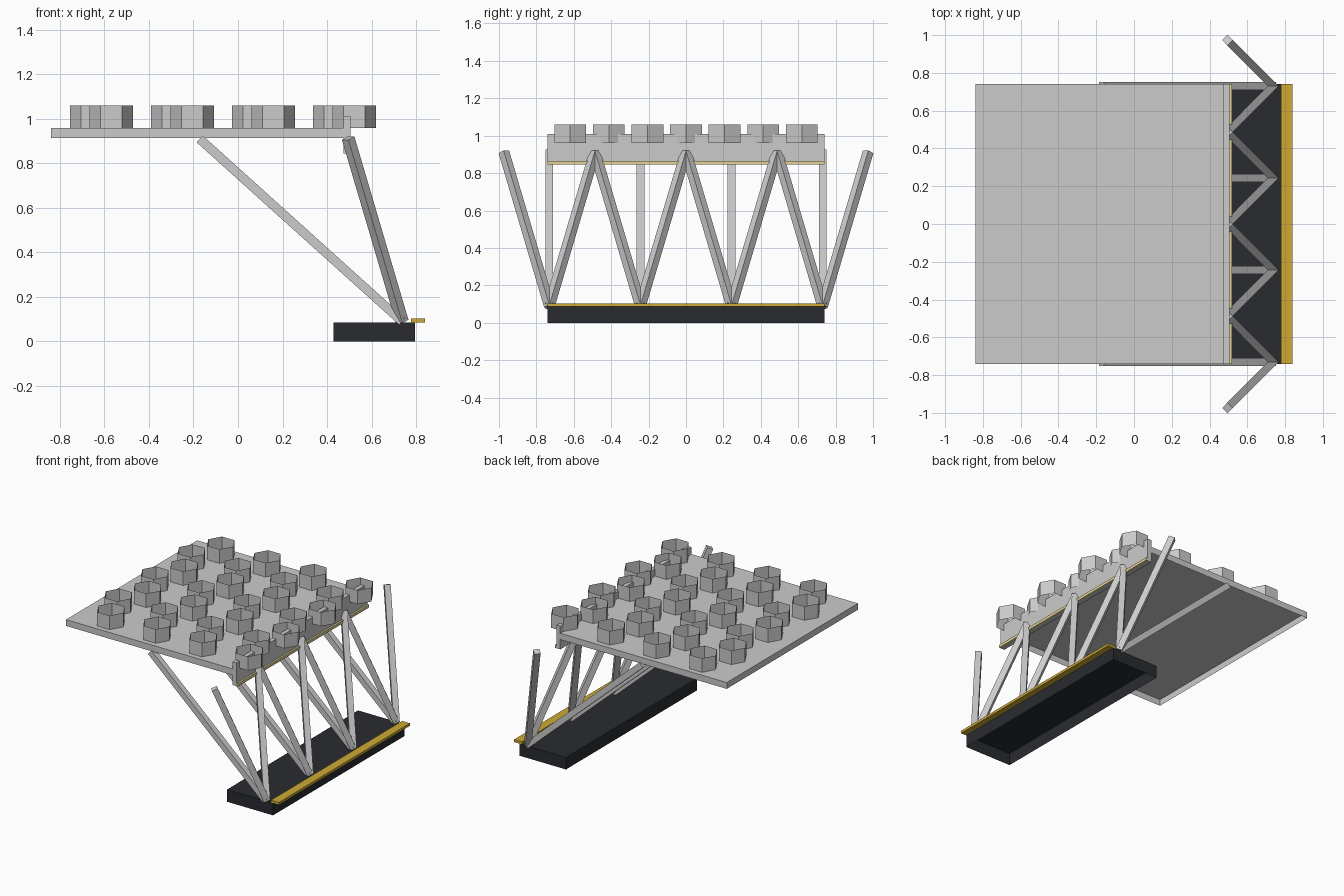
import bpy, bmesh, math
from mathutils import Vector, Matrix

if "Cube" in bpy.data.objects:
    bpy.data.objects.remove(bpy.data.objects["Cube"])


def material(name, rgb):
    m = bpy.data.materials.new(name)
    m.diffuse_color = (*rgb, 1)
    m.use_nodes = True
    m.node_tree.nodes["Principled BSDF"].inputs["Base Color"].default_value = m.diffuse_color
    return m


def finish(name, bm, mat=None):
    me = bpy.data.meshes.new(name)
    bm.to_mesh(me)
    bm.free()
    ob = bpy.data.objects.new(name, me)
    bpy.context.collection.objects.link(ob)
    if mat:
        me.materials.append(mat)
    return ob


def box(name, x, y, z, mat=None, open_bottom=False):
    bm = bmesh.new()
    size = Matrix.Diagonal((x[1] - x[0], y[1] - y[0], z[1] - z[0], 1))
    mid = Matrix.Translation((sum(x) / 2, sum(y) / 2, sum(z) / 2))
    bmesh.ops.create_cube(bm, size=1, matrix=mid @ size)
    if open_bottom:
        bm.normal_update()
        low = [f for f in bm.faces if f.normal.z < -0.5]
        bmesh.ops.delete(bm, geom=low, context='FACES_ONLY')
    return finish(name, bm, mat)


def bar(name, a, b, width=0.041):
    """Square bar from a to b with one pair of sides kept horizontal."""
    a, b = Vector(a), Vector(b)
    d = (b - a).normalized()
    side = d.cross(Vector((0, 0, 1))).normalized()
    rot = Matrix((side, d.cross(side), d)).transposed().to_4x4()
    bm = bmesh.new()
    bmesh.ops.create_cube(
        bm, size=1,
        matrix=Matrix.Translation((a + b) / 2) @ rot
        @ Matrix.Diagonal((width, width, (b - a).length, 1)))
    bmesh.ops.recalc_face_normals(bm, faces=bm.faces)
    return finish(name, bm)


dark = material("dark_base", (0.022, 0.024, 0.028))
yellow = material("yellow", (0.62, 0.40, 0.035))
pale = material("pale_yellow", (0.76, 0.64, 0.31))
W = (-0.74, 0.74)

# Base, kerb strip, deck and its front fascia (base and deck are open below)
box("base", (0.43, 0.795), W, (0, 0.086), dark, open_bottom=True)
box("base_kerb", (0.778, 0.84), W, (0.086, 0.104), yellow)
box("deck", (-0.84, 0.478), W, (0.915, 0.96), open_bottom=True)
box("fascia", (0.475, 0.505), W, (0.845, 1.01))
box("fascia_strip", (0.505, 0.518), W, (0.845, 0.865), pale)

# Zigzag struts and long diagonal braces from each foot point
step = 0.2435
for i in range(4):
    y = (2 * i - 3) * step
    foot = (0.738, y, 0.09)
    for s, side in ((-1, "left"), (1, "right")):
        bar(f"strut_{i + 1}_{side}", foot, (0.495, y + s * step, 0.914))
    bar(f"brace_{i + 1}", foot, (-0.172, y, 0.91))

# Staggered rows of open hexagonal cells standing on the deck
bm = bmesh.new()
for row in range(7):
    for col in range(4):
        cx = -0.657 + 0.364 * col + (0.087 if row % 2 == 0 else 0)
        cy = (row - 3) * 0.2065
        bmesh.ops.create_cone(
            bm, cap_ends=False, segments=6, radius1=0.098, radius2=0.098,
            depth=0.1,
            matrix=Matrix.Translation((cx, cy, 1.01))
            @ Matrix.Rotation(math.pi / 6, 4, 'Z'))
# Turn the cells so that two corners lie along x
first = max(bm.verts, key=lambda v: v.co.x).co
if abs(first.x - (0.522 + 0.098)) > 0.003:
    for i, v in enumerate(bm.verts):
        n = i // 12
        row, col = divmod(n, 4)
        c = Vector((-0.657 + 0.364 * col + (0.087 if row % 2 == 0 else 0),
                    (row - 3) * 0.2065, 0))
        v.co = Matrix.Rotation(math.pi / 6, 3, 'Z') @ (v.co - c) + c
finish("hex_cells", bm)
